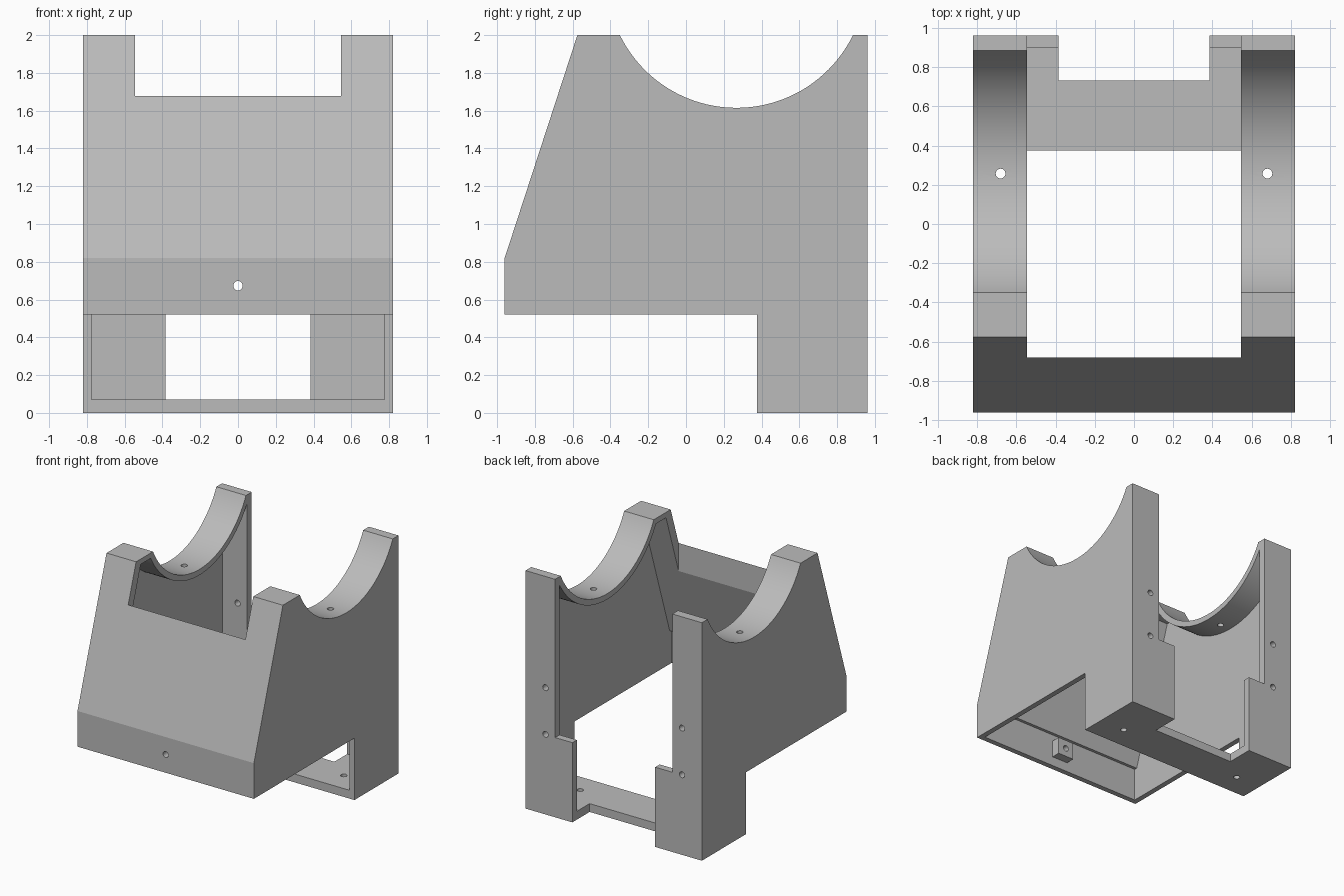
import bpy, bmesh, math
from mathutils import Matrix, Vector

if "Cube" in bpy.data.objects:
    bpy.data.objects.remove(bpy.data.objects["Cube"], do_unlink=True)

grey = bpy.data.materials.new("plain_grey")
grey.use_nodes = True
COLOUR = (0.5, 0.5, 0.5, 1)
grey.diffuse_color = COLOUR
grey.node_tree.nodes["Principled BSDF"].inputs["Base Color"].default_value = COLOUR


def new_object(name, bm):
    bmesh.ops.recalc_face_normals(bm, faces=bm.faces)
    mesh = bpy.data.meshes.new(name)
    bm.to_mesh(mesh)
    bm.free()
    mesh.materials.append(grey)
    ob = bpy.data.objects.new(name, mesh)
    bpy.context.scene.collection.objects.link(ob)
    return ob


def prism(name, profile, half_width):
    """Extrude a (y, z) outline symmetrically along x."""
    bm = bmesh.new()
    face = bm.faces.new([bm.verts.new((-half_width, y, z)) for y, z in profile])
    ext = bmesh.ops.extrude_face_region(bm, geom=[face])["geom"]
    verts = [g for g in ext if isinstance(g, bmesh.types.BMVert)]
    bmesh.ops.translate(bm, verts=verts, vec=(2 * half_width, 0, 0))
    return new_object(name, bm)


def box(name, half_width, y0, y1, z0, z1):
    return prism(name, [(y0, z0), (y1, z0), (y1, z1), (y0, z1)], half_width)


def drill(centre, axis, depth=0.3, radius=0.025):
    bm = bmesh.new()
    turn = Vector((0, 0, 1)).rotation_difference(Vector(axis)).to_matrix().to_4x4()
    bmesh.ops.create_cone(bm, cap_ends=True, segments=20, radius1=radius, radius2=radius,
                          depth=depth, matrix=Matrix.Translation(centre) @ turn)
    return new_object("drill_cutter", bm)


def boolean(target, tool, operation="DIFFERENCE"):
    """Apply a boolean and discard the tool."""
    tool.hide_render = True
    mod = target.modifiers.new("cut", "BOOLEAN")
    mod.operation, mod.solver, mod.object = operation, "EXACT", tool
    bpy.context.view_layer.update()
    result = target.evaluated_get(bpy.context.evaluated_depsgraph_get())
    mesh = bpy.data.meshes.new_from_object(result)
    target.modifiers.clear()
    target.data = mesh
    bpy.data.objects.remove(tool, do_unlink=True)


# Cradle arc, shared by the outer outline and the hollow
AXIS_Y, AXIS_Z, RADIUS = 0.267, 2.302, 0.687


def arc(radius, y_start, y_end, steps=48):
    a0 = math.asin((y_start - AXIS_Y) / radius)
    a1 = math.asin((y_end - AXIS_Y) / radius)
    angles = [a0 + (a1 - a0) * i / steps for i in range(steps + 1)]
    return [(AXIS_Y + radius * math.sin(a), AXIS_Z - radius * math.cos(a)) for a in angles]


def arc_y(radius, z):
    return math.sqrt(radius ** 2 - (AXIS_Z - z) ** 2)


# Outer body
reach = arc_y(RADIUS, 2)
outline = [(0.375, 0), (0.375, 0.52), (-0.96, 0.52), (-0.96, 0.82), (-0.575, 2)]
outline += arc(RADIUS, AXIS_Y - reach, AXIS_Y + reach)
outline += [(0.96, 2), (0.96, 0)]
body = prism("cradle_stand", outline, 0.82)

# Hollow inside, leaving thin walls and a curved saddle
inner = RADIUS + 0.048
hollow = [(0.3, 0.07), (0.3, 0.4), (-0.915, 0.4), (-0.915, 0.8), (-0.89, 0.8), (-0.513, 1.955)]
hollow += arc(inner, AXIS_Y - arc_y(inner, 1.955), 0.9)
hollow += [(0.9, 0.07)]
boolean(body, prism("hollow_cutter", hollow, 0.775))

# Central gap between the saddles, and the slot in the back and base
boolean(body, box("gap_cutter", 0.545, -0.68, 1.2, 0.67, 2.5))
boolean(body, box("slot_cutter", 0.385, 0.73, 1.2, -0.1, 1))

# Boss behind the front hole
boolean(body, box("front_boss", 0.075, -0.94, -0.84, 0.6, 0.745), "UNION")

# Screw holes
boolean(body, drill((0, -0.9, 0.673), (0, 1, 0)))
for side in (-1, 1):
    boolean(body, drill((side * 0.68, 0.257, 1.62), (0, 0, 1)))
    boolean(body, drill((side * 0.585, 0.57, 0.03), (0, 0, 1)))
    for height in (0.673, 1.065):
        boolean(body, drill((side * 0.635, 0.93, height), (0, 1, 0)))

# Smooth the curves, keep the folds sharp
body.data.shade_smooth()
body.data.set_sharp_from_angle(angle=math.radians(17))
